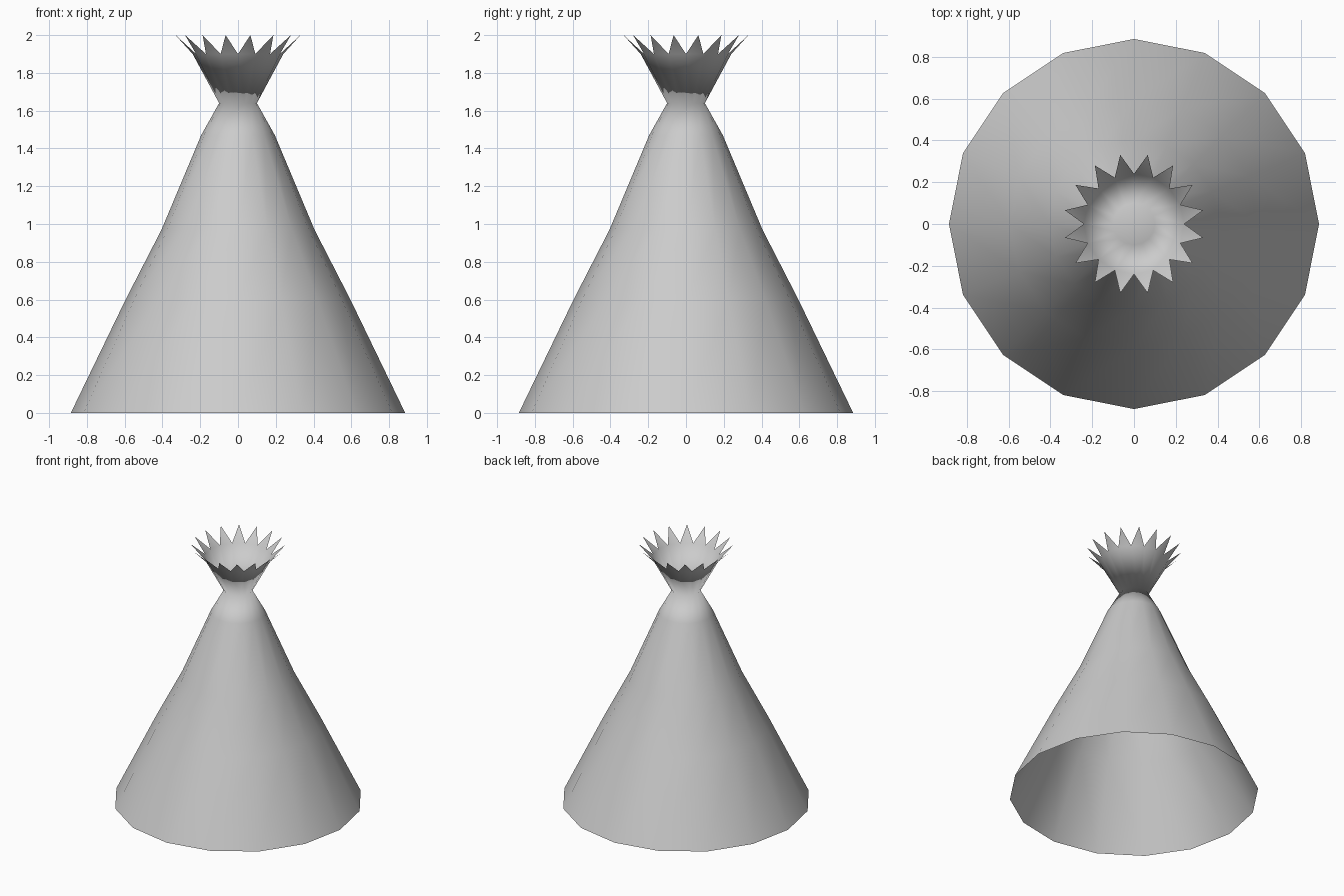
import bpy
import bmesh
from math import cos, sin, pi

SIDES = 16

cube = bpy.data.objects.get("Cube")
if cube:
    bpy.data.objects.remove(cube, do_unlink=True)

# Plain canvas material
canvas = bpy.data.materials.new("grey canvas")
canvas.use_nodes = True
colour = (0.6, 0.6, 0.6, 1)
canvas.diffuse_color = colour
canvas.node_tree.nodes["Principled BSDF"].inputs["Base Color"].default_value = colour

bm = bmesh.new()


def ring(radius, z, offset=0.0):
    return [bm.verts.new((radius * cos((i + offset) * 2 * pi / SIDES),
                          radius * sin((i + offset) * 2 * pi / SIDES), z))
            for i in range(SIDES)]


def pairs(r):
    return zip(r, r[1:] + r[:1])


# Open-bottomed cone of cloth, narrowing to the neck
rings = [ring(r, z) for r, z in
         [(0.885, 0), (0.595, 0.6), (0.405, 0.97), (0.195, 1.47), (0.1, 1.64)]]
for low, high in zip(rings, rings[1:]):
    for (a, b), (c, d) in zip(pairs(low), pairs(high)):
        bm.faces.new((a, b, d, c))
neck = rings[-1]

# Low dome closing the neck
peak = bm.verts.new((0, 0, 1.69))
for a, b in pairs(neck):
    bm.faces.new((a, b, peak))

# Flared collar facing inward, with a pointed tooth on every side
rim = ring(0.24, 1.9)
tips = ring(0.337, 2.0, 0.5)
for (a, b), (c, d), tip in zip(pairs(neck), pairs(rim), tips):
    bm.faces.new((b, a, c, d))
    bm.faces.new((d, c, tip))

mesh = bpy.data.meshes.new("tent_cover")
bm.to_mesh(mesh)
bm.free()
mesh.materials.append(canvas)
mesh.shade_smooth()
tent = bpy.data.objects.new("tent_cover", mesh)
bpy.context.collection.objects.link(tent)
